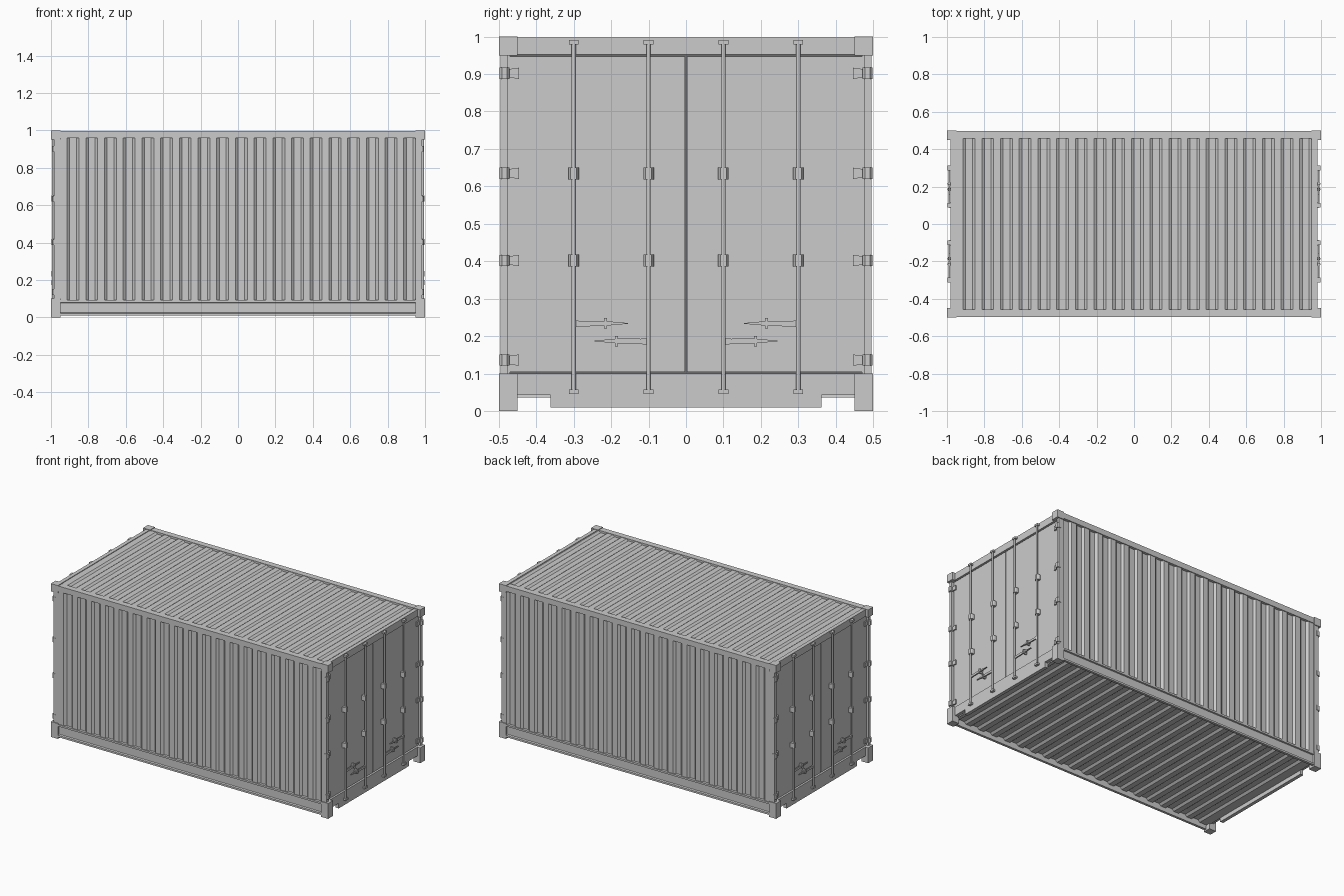
import bpy, bmesh, math
from mathutils import Vector

if "Cube" in bpy.data.objects:
    bpy.data.objects.remove(bpy.data.objects["Cube"])


def finish(name, bm, mirror="XY"):
    """Turn bmesh into an object, mirrored about the world centre planes."""
    bmesh.ops.recalc_face_normals(bm, faces=bm.faces)
    me = bpy.data.meshes.new(name)
    bm.to_mesh(me)
    bm.free()
    ob = bpy.data.objects.new(name, me)
    bpy.context.scene.collection.objects.link(ob)
    if mirror:
        m = ob.modifiers.new("Mirror", 'MIRROR')
        m.use_mirror_merge = False
        m.use_axis = ["X" in mirror, "Y" in mirror, "Z" in mirror]
    return ob


def prism(bm, pts, axis, a, b):
    """Extrude a 2D profile along an axis; the profile uses the other two axes in order."""
    def v(p, t):
        c = list(p)
        c.insert(axis, t)
        return bm.verts.new(c)
    lo, hi = [v(p, a) for p in pts], [v(p, b) for p in pts]
    bm.faces.new(lo)
    bm.faces.new(hi)
    n = len(pts)
    for i in range(n):
        j = (i + 1) % n
        bm.faces.new((lo[i], lo[j], hi[j], hi[i]))


def box(bm, x, y, z):
    prism(bm, [(y[0], z[0]), (y[1], z[0]), (y[1], z[1]), (y[0], z[1])], 0, x[0], x[1])


def corrugated(name, place, u0, u1, hi, lo, mirror):
    """Trapezoid-ribbed sheet along x; place(x, u, depth) gives the position."""
    bm = bmesh.new()
    period, start, end = 0.1, -0.95, 0.95
    prof = [(-0.975, hi), (start, hi)]
    for i in range(round((end - start) / period)):
        x = start + i * period
        prof += [(x + .036, hi), (x + .05, lo), (x + .086, lo), (x + .1, hi)]
    prof.append((0.975, hi))
    rows = [[bm.verts.new(place(x, u, d)) for x, d in prof] for u in (u0, u1)]
    for i in range(len(prof) - 1):
        bm.faces.new((rows[0][i], rows[0][i + 1], rows[1][i + 1], rows[1][i]))
    return finish(name, bm, mirror)


# Ribbed side walls, roof and floor
corrugated("side_wall", lambda x, u, d: (x, d, u), 0.085, 0.97, 0.491, 0.479, "Y")
corrugated("roof", lambda x, u, d: (x, u, d), -0.465, 0.465, 0.993, 0.983, "")
corrugated("floor", lambda x, u, d: (x * 0.985, u, d), -0.485, 0.485, 0.036, 0.048, "")

# Corner castings
bm = bmesh.new()
box(bm, (0.95, 1), (0.45, 0.5), (0, 0.1))
box(bm, (0.95, 1), (0.45, 0.5), (0.95, 1))
finish("corner_castings", bm)

# Corner posts
bm = bmesh.new()
prism(bm, [(0.95, 0.47), (0.968, 0.47), (0.968, 0.476), (0.985, 0.476),
           (0.985, 0.495), (0.95, 0.495)], 2, 0.1, 0.95)
finish("corner_posts", bm)

# Top side rails
bm = bmesh.new()
box(bm, (-0.955, 0.955), (0.457, 0.496), (0.96, 0.996))
finish("top_side_rails", bm, "Y")

# Bottom side rails, channel section
bm = bmesh.new()
prism(bm, [(0.48, 0.01), (0.496, 0.01), (0.496, 0.022), (0.487, 0.026), (0.487, 0.078),
           (0.496, 0.08), (0.496, 0.092), (0.475, 0.092)], 0, -0.955, 0.955)
finish("bottom_side_rails", bm, "Y")

# Door header and notched sill
bm = bmesh.new()
box(bm, (0.955, 0.98), (-0.452, 0.452), (0.952, 0.997))
half = [(0.452, 0.1), (0.452, 0.043), (0.362, 0.043), (0.362, 0.01)]
prism(bm, half + [(-y, z) for y, z in reversed(half)], 0, 0.958, 0.98)
finish("door_header_and_sill", bm, "X")

# Doors with a recessed seal behind them
bm = bmesh.new()
box(bm, (0.952, 0.972), (0.003, 0.471), (0.104, 0.947))
finish("doors", bm)
bm = bmesh.new()
box(bm, (0.945, 0.96), (-0.478, 0.478), (0.09, 0.96))
finish("door_seal", bm, "X").data.materials.append(bpy.data.materials.new("seal"))
bpy.data.materials["seal"].diffuse_color = (0.15, 0.15, 0.15, 1)

# Hinges: tapered leaf plus barrel
bm = bmesh.new()
for z in (0.902, 0.635, 0.402, 0.136):
    prism(bm, [(0.446, z - .015), (0.474, z - .011), (0.474, z + .011), (0.446, z + .015)],
          0, 0.968, 0.981)
    prism(bm, [(0.970, 0.472), (0.988, 0.472), (0.995, 0.478), (0.995, 0.492),
               (0.988, 0.498), (0.970, 0.498)], 2, z - .015, z + .015)
finish("door_hinges", bm)

# Locking rods
bm = bmesh.new()
for y in (0.1, 0.3):
    ring = [(0.989 + 0.006 * math.cos(a), y + 0.006 * math.sin(a))
            for a in (math.tau * i / 10 for i in range(10))]
    prism(bm, ring, 2, 0.045, 0.99)
rods = finish("locking_rods", bm)
bpy.context.view_layer.objects.active = rods
rods.select_set(True)
bpy.ops.object.shade_smooth_by_angle(angle=math.radians(40))

# Rod guides on the doors and keepers at the ends
bm = bmesh.new()
for y in (0.1, 0.3):
    for z in (0.635, 0.402):
        prism(bm, [(0.97, y - .014), (0.986, y - .014), (0.997, y - .008), (0.997, y + .008),
                   (0.986, y + .014), (0.97, y + .014)], 2, z - .016, z + .016)
    for z in (0.985, 0.051):
        box(bm, (0.975, 0.997), (y - .013, y + .013), (z - .006, z + .006))
finish("rod_brackets", bm)

# Handles: tapered bars swinging from the rods, each with a latch
bm = bmesh.new()
for y, s, z, latch in ((0.3, -1, 0.234, 0.215), (0.1, 1, 0.187, 0.185)):
    outline = [(0, -.011), (.02, -.008), (.075, -.007), (.145, -.001),
               (.145, .001), (.075, .007), (.02, .006), (0, .009)]
    prism(bm, [(y + s * u, z + w) for u, w in outline], 0, 0.984, 0.991)
    box(bm, (0.97, 0.994), (latch - .008, latch + .008), (z - .005, z + .005))
    box(bm, (0.97, 0.996), (latch - .004, latch + .004), (z - .014, z + .014))
finish("door_handles", bm)

for m in bpy.data.materials:
    if m.users and not m.is_grease_pencil:
        m.use_nodes = True
        m.node_tree.nodes["Principled BSDF"].inputs["Base Color"].default_value = m.diffuse_color
